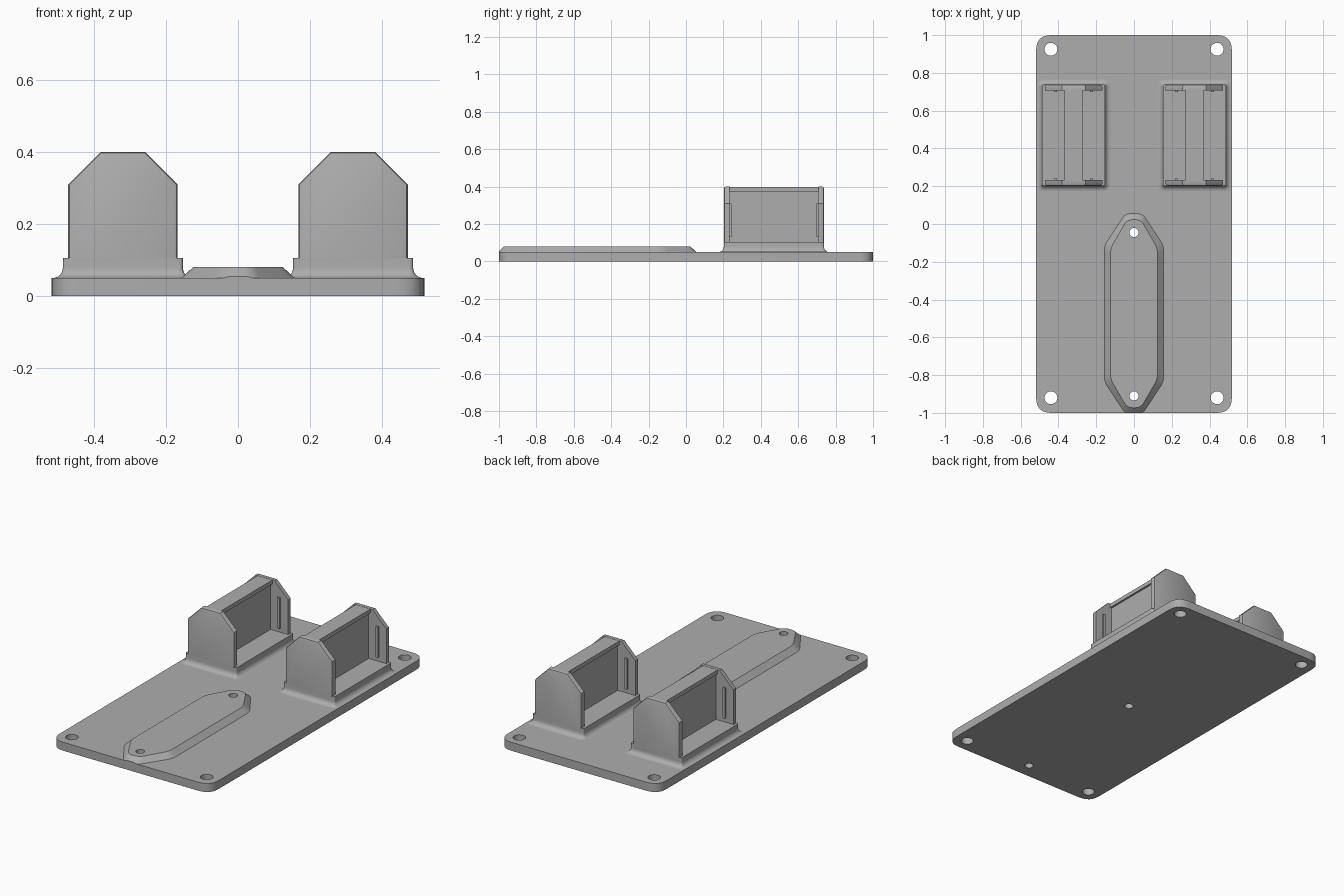
import bpy, bmesh, math
from mathutils import Vector

if "Cube" in bpy.data.objects:
    bpy.data.objects.remove(bpy.data.objects["Cube"])

grey = bpy.data.materials.new("light grey")
grey.use_nodes = True
colour = (0.42, 0.42, 0.42, 1)
grey.diffuse_color = colour
grey.node_tree.nodes["Principled BSDF"].inputs["Base Color"].default_value = colour


def rounded(points, r, steps=6):
    """2D outline with every corner rounded off over a length r."""
    out = []
    for i, p in enumerate(points):
        p = Vector(p)
        a = p + (Vector(points[i - 1]) - p).normalized() * r
        b = p + (Vector(points[(i + 1) % len(points)]) - p).normalized() * r
        for k in range(steps + 1):
            t = k / steps
            out.append(a * (1 - t) ** 2 + p * 2 * t * (1 - t) + b * t * t)
    return out


def rect(cx, cy, hx, hy):
    return [(cx - hx, cy - hy), (cx + hx, cy - hy), (cx + hx, cy + hy), (cx - hx, cy + hy)]


def level(outline, z):
    return [(p[0], p[1], z) for p in outline]


def upright(outline, y):
    return [(p[0], y, p[1]) for p in outline]


def loft(name, rings, clip_front=None):
    """Closed solid skinned through matching rings of points."""
    bm = bmesh.new()
    loops = [[bm.verts.new(p) for p in ring] for ring in rings]
    n = len(loops[0])
    for a, b in zip(loops, loops[1:]):
        for i in range(n):
            j = (i + 1) % n
            bm.faces.new((a[i], a[j], b[j], b[i]))
    bm.faces.new(loops[0])
    bm.faces.new(loops[-1])
    if clip_front is not None:
        cut = bmesh.ops.bisect_plane(bm, geom=bm.verts[:] + bm.edges[:] + bm.faces[:],
                                     plane_co=(0, clip_front, 0), plane_no=(0, -1, 0),
                                     clear_outer=True)["geom_cut"]
        bmesh.ops.holes_fill(bm, edges=[e for e in cut if isinstance(e, bmesh.types.BMEdge)])
    bmesh.ops.recalc_face_normals(bm, faces=bm.faces)
    mesh = bpy.data.meshes.new(name)
    bm.to_mesh(mesh)
    bm.free()
    obj = bpy.data.objects.new(name, mesh)
    bpy.context.collection.objects.link(obj)
    mesh.materials.append(grey)
    return obj


def box(name, x, y, z, hx, hy, hz):
    outline = rect(x, y, hx, hy)
    return loft(name, [level(outline, z - hz), level(outline, z + hz)])


def drill(obj, holes):
    """Cut vertical round holes (x, y, radius) through an object."""
    for x, y, r in holes:
        bpy.ops.mesh.primitive_cylinder_add(vertices=32, radius=r, depth=0.5, location=(x, y, 0))
        cutter = bpy.context.object
        mod = obj.modifiers.new("hole", "BOOLEAN")
        mod.operation, mod.solver, mod.object = "DIFFERENCE", "EXACT", cutter
        bpy.ops.object.select_all(action="DESELECT")
        bpy.context.view_layer.objects.active = obj
        obj.select_set(True)
        bpy.ops.object.modifier_apply(modifier=mod.name)
        bpy.data.objects.remove(cutter)


parts = []

# Base plate with corner holes and two centre holes
plate_outline = rounded(rect(0, 0, 0.518, 1), 0.08)
plate = loft("base_plate", [level(plate_outline, 0), level(plate_outline, 0.05)])
centre_holes = [(0, -0.045, 0.024), (0, -0.91, 0.024)]
drill(plate, [(x, y, 0.034) for x in (-0.44, 0.44) for y in (-0.92, 0.925)] + centre_holes)
parts.append(plate)


# Raised pad with sloping sides, cut flush with the front edge
def pad_outline(w, shoulder, tip, end):
    quarter = [(w, shoulder), (tip, end)]
    half = quarter + [(-x, y) for x, y in reversed(quarter)]
    pts = half + [(-x, -y) for x, y in half]
    return rounded([(x, y - 0.475) for x, y in pts], 0.03)


pad = loft("raised_pad", [level(pad_outline(0.157, 0.36, 0.045, 0.53), 0.05),
                          level(pad_outline(0.125, 0.345, 0.036, 0.498), 0.08)], clip_front=-1)
drill(pad, centre_holes)
parts.append(pad)

# Two holders, each with a flared foot, two end plates, a middle wall and a cap
Y = 0.47
for side, s in (("left", 1), ("right", -1)):
    cx = 0.32 * s

    # Foot with a concave fillet onto the plate
    rings = []
    for k in range(7):
        a = math.radians(15 * k)
        d = 0.028 * (1 - math.sin(a))
        rings.append(level(rounded(rect(cx, Y, 0.167 + d, 0.268 + d), 0.012 + d), 0.078 - 0.028 * math.cos(a)))
    rings.append(level(rounded(rect(cx, Y, 0.167, 0.268), 0.012), 0.105))
    parts.append(loft(side + "_foot", rings))

    # End plates with clipped top corners and softened outer edges
    def end_outline(i):
        right = [(0.152 - i, 0.06), (0.152 - i, 0.31 - i * 0.4), (0.062 - i * 0.4, 0.4 - i)]
        return [(cx + x, z) for x, z in right] + [(cx - x, z) for x, z in reversed(right)]

    for end, e in (("front", -1), ("back", 1)):
        parts.append(loft(f"{side}_{end}_end_plate", [
            upright(end_outline(0), Y + e * 0.238),
            upright(end_outline(0), Y + e * 0.258),
            upright(end_outline(0.003), Y + e * 0.265),
            upright(end_outline(0.01), Y + e * 0.268)]))
        # Thin grip ribs on the inner faces
        for r in (-1, 1):
            parts.append(box(f"{side}_{end}_rib", cx + r * 0.095, Y + e * 0.236, 0.22, 0.008, 0.008, 0.09))

    # Middle wall and overhanging cap
    parts.append(box(side + "_wall", cx, Y, 0.235, 0.037, 0.24, 0.145))
    parts.append(box(side + "_cap", cx, Y, 0.387, 0.048, 0.24, 0.012))

# Smooth the rounded surfaces and keep real edges sharp
bpy.ops.object.select_all(action="DESELECT")
for part in parts:
    part.select_set(True)
bpy.context.view_layer.objects.active = parts[0]
bpy.ops.object.shade_smooth_by_angle(angle=math.radians(30))
